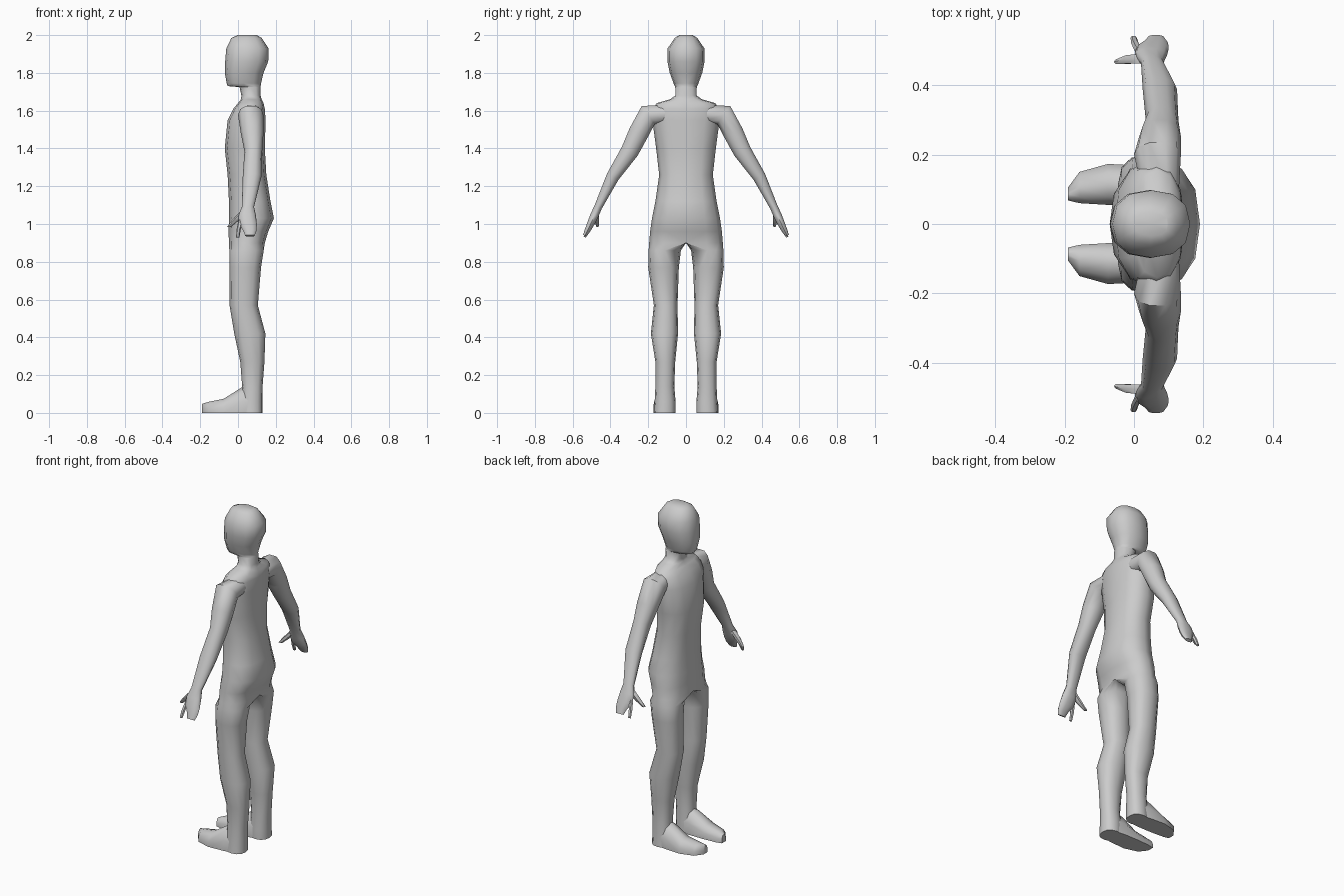
import bpy, bmesh
from math import sin, cos, pi, copysign
from mathutils import Vector

if "Cube" in bpy.data.objects:
    bpy.data.objects.remove(bpy.data.objects["Cube"])


def sgn_pow(v, e):
    return copysign(abs(v) ** e, v)


def loft(name, rings, cap_start=True, cap_end=True, open_middle=False):
    """Skin a list of equal-length point rings and mirror the result across y = 0."""
    bm = bmesh.new()
    rows = [[bm.verts.new(p) for p in r] for r in rings]
    n = len(rings[0])
    for a, b in zip(rows, rows[1:]):
        for i in range(n):
            j = (i + 1) % n
            bm.faces.new((a[i], a[j], b[j], b[i]))
    if cap_start:
        bm.faces.new(rows[0])
    if cap_end:
        bm.faces.new(rows[-1])
    if open_middle:
        inner = [f for f in bm.faces if all(abs(v.co.y) < 1e-5 for v in f.verts)]
        bmesh.ops.delete(bm, geom=inner, context='FACES')
    bmesh.ops.recalc_face_normals(bm, faces=bm.faces)
    me = bpy.data.meshes.new(name)
    bm.to_mesh(me)
    bm.free()
    ob = bpy.data.objects.new(name, me)
    bpy.context.collection.objects.link(ob)
    m = ob.modifiers.new("mirror", 'MIRROR')
    m.use_axis = (False, True, False)
    bpy.context.view_layer.objects.active = ob
    bpy.ops.object.select_all(action='DESELECT')
    ob.select_set(True)
    bpy.ops.object.shade_smooth_by_angle(angle=1.0)
    return ob


def body_ring(z, x0, x1, y_in, y_out, e=0.85):
    """Half ellipse when y_in is 0 (trunk and head), whole ellipse otherwise (leg)."""
    cx, rx = (x0 + x1) / 2, (x1 - x0) / 2
    yc = 0 if y_in == 0 else (y_in + y_out) / 2
    pts = []
    for k in range(12):
        t = -pi / 2 + k * pi / 6
        c, s = sgn_pow(cos(t), e), sgn_pow(sin(t), e)
        if k in (0, 6):
            c = 0
        pts.append((cx + rx * s, yc + c * (y_out - yc if c > 0 else yc - y_in), z))
    return pts


# Body: head, neck, trunk and leg in one half skin
body = [
    (2.00, 0.00, 0.10, 0, .035), (1.985, -.035, .125, 0, .06),
    (1.93, -.062, .162, 0, .097), (1.86, -.068, .16, 0, .098),
    (1.80, -.070, .135, 0, .086), (1.745, -.060, .122, 0, .066),
    (1.73, -.055, .12, 0, .06), (1.725, .008, .12, 0, .057),
    (1.68, .018, .12, 0, .056), (1.66, .016, .125, 0, .085),
    (1.64, 0.00, .135, 0, .155), (1.61, -.025, .142, 0, .175),
    (1.55, -.055, .146, 0, .178), (1.40, -.070, .142, 0, .158),
    (1.26, -.055, .150, 0, .142), (1.12, -.048, .172, 0, .162),
    (1.03, -.048, .190, 0, .180), (0.96, -.050, .160, 0, .190),
    (0.90, -.048, .142, 0, .195), (0.86, -.046, .136, .027, .198),
    (0.77, -.045, .122, .038, .20), (0.57, -.045, .105, .045, .170),
    (0.42, -.020, .145, .042, .186), (0.27, .012, .140, .057, .162),
    (0.14, .022, .130, .062, .162), (0.06, .015, .130, .055, .166),
    (0.00, .015, .130, .055, .170),
]
loft("body", [body_ring(*r) for r in body], open_middle=True)

# Feet: flat sole, rounded instep, tapering to the toes
foot = [(-.19, .068, .105, .048), (-.157, .06, .150, .058), (-.075, .055, .173, .075),
        (0.02, .055, .168, .135), (0.07, .06, .16, .135)]
foot_rings = []
for x, y0, y1, h in foot:
    w = y1 - y0
    foot_rings.append([(x, y0 + u * w, v * h) for u, v in
                       ((0, 0), (1, 0), (1, .45), (.8, .85), (.5, 1), (.2, .9), (0, .5))])
loft("foot", foot_rings)


def limb(name, stations, n=10, e=0.9):
    """Tube through (y, z, x0, x1, r): x extents plus a radius square to the path."""
    rings = []
    for i, (y, z, x0, x1, r) in enumerate(stations):
        a, b = stations[max(i - 1, 0)], stations[min(i + 1, len(stations) - 1)]
        d = Vector((b[0] - a[0], b[1] - a[1])).normalized()
        ny, nz = -d.y, d.x
        ring = []
        for k in range(n):
            t = 2 * pi * k / n
            s = r * sgn_pow(sin(t), e)
            ring.append(((x0 + x1) / 2 + (x1 - x0) / 2 * sgn_pow(cos(t), e),
                         y + s * ny, z + s * nz))
        rings.append(ring)
    return loft(name, rings)


# Arms with the hand and its joined fingers
limb("arm", [
    (.110, 1.580, .02, .13, .050), (.200, 1.577, 0.0, .135, .062),
    (.252, 1.480, .015, .135, .056), (.298, 1.385, .034, .128, .050),
    (.388, 1.250, .025, .124, .036), (.465, 1.090, .020, .085, .022),
    (.485, 1.045, .002, .095, .023), (.505, 1.000, .005, .100, .020),
    (.522, .965, .028, .098, .016), (.536, .938, .038, .088, .010),
])

# Index finger and thumb
limb("index_finger", [(.498, 1.02, .002, .028, .012), (.520, .97, -.008, .014, .010),
                      (.536, .930, -.010, .008, .007)], n=6)
limb("thumb", [(.476, 1.065, .01, .05, .016), (.474, 1.02, -.032, .006, .014),
               (.467, .985, -.058, -.036, .008)], n=6)
